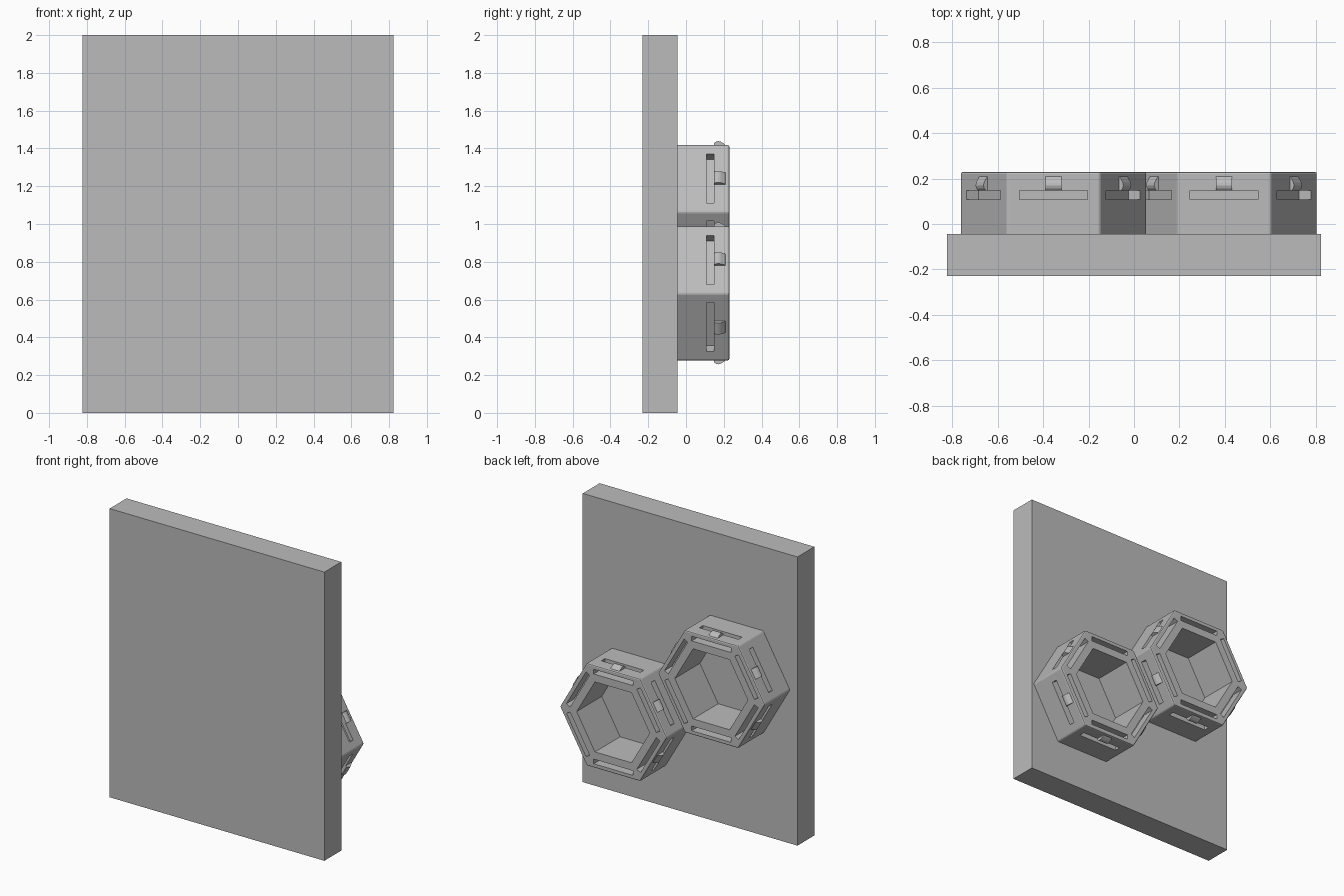
import bpy, bmesh, math
from mathutils import Vector

cube = bpy.data.objects.get("Cube")
if cube:
    bpy.data.objects.remove(cube, do_unlink=True)

grey = bpy.data.materials.new("plain grey")
grey.use_nodes = True
colour = (0.5, 0.5, 0.5, 1)
grey.diffuse_color = colour
grey.node_tree.nodes["Principled BSDF"].inputs["Base Color"].default_value = colour

PLATE_BACK, RIM = -0.045, 0.23
RADIUS, INNER = 0.41, 0.28
APOTHEM = RADIUS * math.cos(math.pi / 6)


def add_prism(bm, loop, offset):
    """Extrude a closed loop of points along an offset."""
    face = bm.faces.new([bm.verts.new(p) for p in loop])
    ext = bmesh.ops.extrude_face_region(bm, geom=[face])["geom"]
    bmesh.ops.translate(bm, vec=offset,
                        verts=[v for v in ext if isinstance(v, bmesh.types.BMVert)])


def make_object(name, bm):
    bmesh.ops.recalc_face_normals(bm, faces=bm.faces)
    mesh = bpy.data.meshes.new(name)
    bm.to_mesh(mesh)
    bm.free()
    mesh.materials.append(grey)
    obj = bpy.data.objects.new(name, mesh)
    bpy.context.collection.objects.link(obj)
    return obj


def hexagon(centre, radius, y):
    return [Vector((centre[0] + radius * math.cos(math.radians(a)), y,
                    centre[1] + radius * math.sin(math.radians(a))))
            for a in range(0, 360, 60)]


def side_profiles(centre, profile, width):
    """Extrude a (height above wall, y) profile along each of the six sides."""
    bm = bmesh.new()
    for a in range(30, 390, 60):
        c, s = math.cos(math.radians(a)), math.sin(math.radians(a))
        normal, along = Vector((c, 0, s)), Vector((-s, 0, c))
        base = Vector((centre[0], 0, centre[1])) - along * width / 2
        add_prism(bm, [base + normal * (APOTHEM + h) + Vector((0, y, 0))
                       for h, y in profile], along * width)
    return bm


def cut(obj, cutter):
    mod = obj.modifiers.new("cut", "BOOLEAN")
    mod.operation, mod.solver, mod.object = "DIFFERENCE", "EXACT", cutter
    bpy.context.view_layer.objects.active = obj
    bpy.ops.object.modifier_apply(modifier=mod.name)
    bpy.data.objects.remove(cutter, do_unlink=True)


def hex_cup(label, centre):
    # Outer hexagonal block with softened corners and rim
    bm = bmesh.new()
    add_prism(bm, hexagon(centre, RADIUS, PLATE_BACK), Vector((0, RIM - PLATE_BACK, 0)))
    soft = [e for e in bm.edges if max(v.co.y for v in e.verts) > 0]
    bmesh.ops.recalc_face_normals(bm, faces=bm.faces)
    bmesh.ops.bevel(bm, geom=soft, offset=0.009, segments=2, profile=0.5, affect="EDGES")
    cup = make_object(label + "_hex_cup", bm)

    # Hexagonal well, open to the plate
    bm = bmesh.new()
    add_prism(bm, hexagon(centre, INNER, PLATE_BACK - 0.1), Vector((0, 0.6, 0)))
    cut(cup, make_object("well_cutter", bm))

    # Slot in each side that turns out through the rim
    slot = [(0.03, 0.108), (-0.06, 0.108), (-0.06, 0.3),
            (-0.028, 0.3), (-0.028, 0.147), (0.03, 0.147)]
    cut(cup, make_object("slot_cutter", side_profiles(centre, slot, 0.3)))

    # Rounded snap tab in the middle of each side
    tab = [(-0.026, 0.147), (0.008, 0.147), (0.017, 0.157), (0.021, 0.17),
           (0.018, 0.183), (0.008, 0.2), (-0.004, 0.214), (-0.026, 0.214)]
    make_object(label + "_snap_tabs", side_profiles(centre, tab, 0.07))


# Upright backing plate
bm = bmesh.new()
add_prism(bm, [Vector((x, -0.23, z)) for x, z in
               ((-0.823, 0), (0.823, 0), (0.823, 2), (-0.823, 2))],
          Vector((0, PLATE_BACK + 0.23, 0)))
make_object("backing_plate", bm)

# Two staggered cups
hex_cup("upper", (-0.355, 1.063))
hex_cup("lower", (0.397, 0.633))
